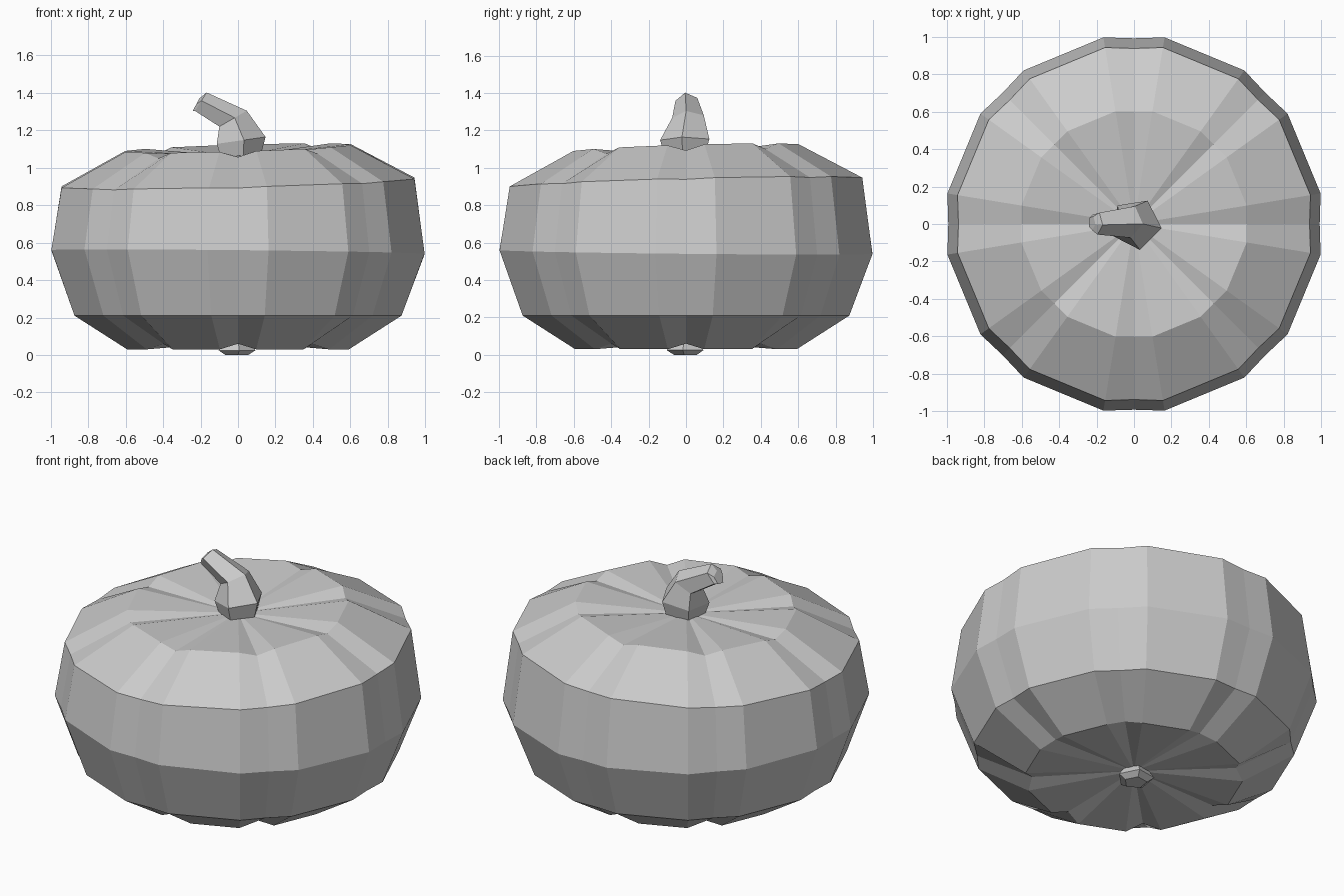
import bpy, bmesh
from math import sin, cos, radians
from mathutils import Vector

if "Cube" in bpy.data.objects:
    bpy.data.objects.remove(bpy.data.objects["Cube"])


def make_object(name, bm):
    bmesh.ops.recalc_face_normals(bm, faces=bm.faces[:])
    mesh = bpy.data.meshes.new(name)
    bm.to_mesh(mesh)
    bm.free()
    obj = bpy.data.objects.new(name, mesh)
    bpy.context.collection.objects.link(obj)
    return obj


def bridge(bm, a, b):
    n = len(a)
    for i in range(n):
        j = (i + 1) % n
        bm.faces.new((a[i], a[j], b[j], b[i]))


def fan(bm, ring, point):
    pole = bm.verts.new(point)
    for i in range(len(ring)):
        bm.faces.new((ring[i], ring[(i + 1) % len(ring)], pole))


# Ribbed body: eight lobes, each rib line is a groove point between two lobe points
# radius, height, groove radius factor, groove height shift, tilt of the ring
PROFILE = [
    (0.60, 0.03, 0.94, 0.03, 0.0),
    (0.885, 0.21, 0.98, 0.0, 0.0),
    (1.01, 0.55, 0.982, 0.0, -0.01),
    (0.955, 0.92, 0.982, -0.005, 0.025),
    (0.61, 1.105, 0.985, -0.03, 0.03),
]
bm = bmesh.new()
rings = []
for r, z, groove, dz, tilt in PROFILE:
    ring = []
    for k in range(8):
        for off in (-9.3, 0, 9.3):
            a = radians(45 * k + off)
            rr = r * groove if off == 0 else r
            zz = z + (dz if off == 0 else 0)
            x, y = rr * cos(a), rr * sin(a)
            ring.append(bm.verts.new((x, y, zz + tilt * (x + y))))
    rings.append(ring)
for lower, upper in zip(rings, rings[1:]):
    bridge(bm, lower, upper)
fan(bm, rings[0], (0, 0, 0.07))
fan(bm, rings[-1], (0, 0, 1.06))
make_object("pumpkin_body", bm)


# Five-sided tube through tilted rings: centre, radius, tilt towards -x
def tube(name, sections):
    bm = bmesh.new()
    rings = []
    for centre, r, tilt in sections:
        t = radians(tilt)
        u = Vector((cos(t), 0, sin(t)))
        v = Vector((0, 1, 0))
        angles = [radians(72 * i - 9) for i in range(5)]
        rings.append([bm.verts.new(Vector(centre) + r * (u * cos(a) + v * sin(a)))
                      for a in angles])
    for a, b in zip(rings, rings[1:]):
        bridge(bm, a, b)
    bm.faces.new(rings[0])
    bm.faces.new(rings[-1])
    return make_object(name, bm)


# Bent stem
tube("stem", [
    ((0.01, 0.0, 1.065), 0.115, 4),
    ((0.01, 0.0, 1.145), 0.14, 8),
    ((-0.03, 0.015, 1.26), 0.09, 30),
    ((-0.20, 0.005, 1.35), 0.062, 58),
    ((-0.225, 0.005, 1.335), 0.04, 62),
])

# Small blossom knob underneath
tube("base_knob", [
    ((-0.01, 0, 0.0), 0.065, 0),
    ((-0.01, 0, 0.025), 0.105, 0),
    ((-0.01, 0, 0.09), 0.06, 0),
])
